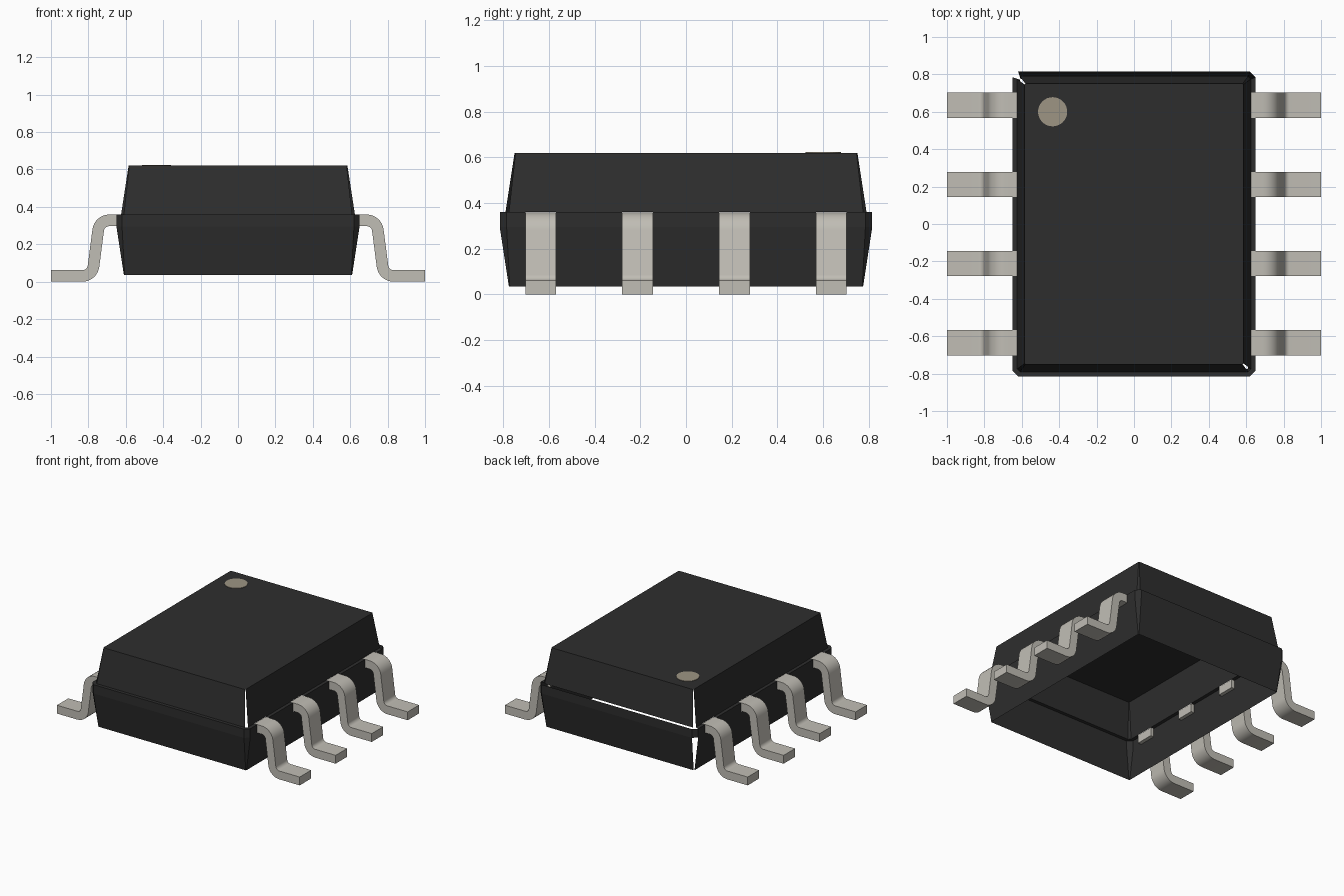
import bpy, bmesh
from math import cos, sin, radians

cube = bpy.data.objects.get("Cube")
if cube:
    bpy.data.objects.remove(cube, do_unlink=True)


def material(name, rgb):
    mat = bpy.data.materials.new(name)
    mat.use_nodes = True
    mat.diffuse_color = (*rgb, 1)
    mat.node_tree.nodes["Principled BSDF"].inputs["Base Color"].default_value = (*rgb, 1)
    return mat


def make_object(name, bm, mat):
    mesh = bpy.data.meshes.new(name)
    bm.to_mesh(mesh)
    bm.free()
    mesh.materials.append(mat)
    obj = bpy.data.objects.new(name, mesh)
    bpy.context.collection.objects.link(obj)
    return obj


black = material("black plastic", (0.027, 0.027, 0.027))
metal = material("tinned metal", (0.53, 0.51, 0.46))
tan = material("tan marker", (0.34, 0.30, 0.23))

LEAD_Y = (-0.635, -0.212, 0.212, 0.635)
HALF_WIDTH = 0.067
slot_edges = [y + s * HALF_WIDTH for y in LEAD_Y for s in (-1, 1)]


# Body: thin open-bottomed shell, lofted through chamfered rectangles
def ring(bm, hx, hy, chamfer, z):
    side = [(hx, y) for y in (chamfer - hy, *slot_edges, hy - chamfer)]
    half = side + [(hx - chamfer, hy), (chamfer - hx, hy)]
    return [bm.verts.new((s * x, s * y, z)) for s in (1, -1) for x, y in half]


bm = bmesh.new()
rings = [ring(bm, *spec) for spec in (
    (0.61, 0.775, 0.004, 0.035),
    (0.65, 0.815, 0.03, 0.295),
    (0.65, 0.815, 0.03, 0.36),
    (0.625, 0.79, 0.015, 0.36),
    (0.585, 0.75, 0.004, 0.62),
)]
LOWER, BAND, LEDGE, UPPER = range(4)
# Open corners and the open seam along the back
gaps = {(LOWER, 11), (UPPER, 11), (UPPER, 23), (LEDGE, 9), (LEDGE, 10), (LEDGE, 11)}
# Slots where the leads enter
gaps |= {(level, start + i) for level in (BAND, LEDGE)
         for start in (0, 12) for i in (1, 3, 5, 7)}
count = len(rings[0])
for level, (low, high) in enumerate(zip(rings, rings[1:])):
    for i in range(count):
        if (level, i) not in gaps:
            j = (i + 1) % count
            bm.faces.new((low[i], low[j], high[j], high[i]))
bm.faces.new(rings[-1])
make_object("body_shell", bm, black)

# Pin marker: thin disc on the top
bm = bmesh.new()
bmesh.ops.create_cone(bm, cap_ends=True, segments=32, radius1=0.078,
                      radius2=0.078, depth=0.004)
bmesh.ops.translate(bm, verts=bm.verts, vec=(-0.435, 0.6, 0.621))
make_object("pin_marker", bm, tan)

# Lead profile: shoulder bend, sloping leg, foot bend
R, T, LEAN, STEPS = 0.06, 0.031, 8, 8
SHOULDER, FOOT = (0.688, 0.328 - R), (0.832, T + R)


def arc(center, radius, start, end):
    angles = [radians(start + (end - start) * i / STEPS) for i in range(STEPS + 1)]
    return [(center[0] + radius * cos(a), center[1] + radius * sin(a)) for a in angles]


def edge_line(offset):
    bend = arc(SHOULDER, R + offset, 90, LEAN) + arc(FOOT, R - offset, 180 + LEAN, 270)
    return [(0.625, bend[0][1])] + bend + [(1.0, bend[-1][1])]


profile = edge_line(T) + edge_line(-T)[::-1]


def lead(name, side, y):
    bm = bmesh.new()
    face = bm.faces.new([bm.verts.new((side * x, y - HALF_WIDTH, z)) for x, z in profile])
    out = bmesh.ops.extrude_face_region(bm, geom=[face])["geom"]
    moved = [v for v in out if isinstance(v, bmesh.types.BMVert)]
    bmesh.ops.translate(bm, verts=moved, vec=(0, 2 * HALF_WIDTH, 0))
    bmesh.ops.recalc_face_normals(bm, faces=bm.faces)
    obj = make_object(name, bm, metal)
    bpy.ops.object.select_all(action='DESELECT')
    obj.select_set(True)
    bpy.context.view_layer.objects.active = obj
    bpy.ops.object.shade_smooth_by_angle(angle=radians(30))


for label, side in (("left", 1), ("right", -1)):
    for n, y in enumerate(LEAD_Y, 1):
        lead(f"{label}_lead_{n}", side, y)
